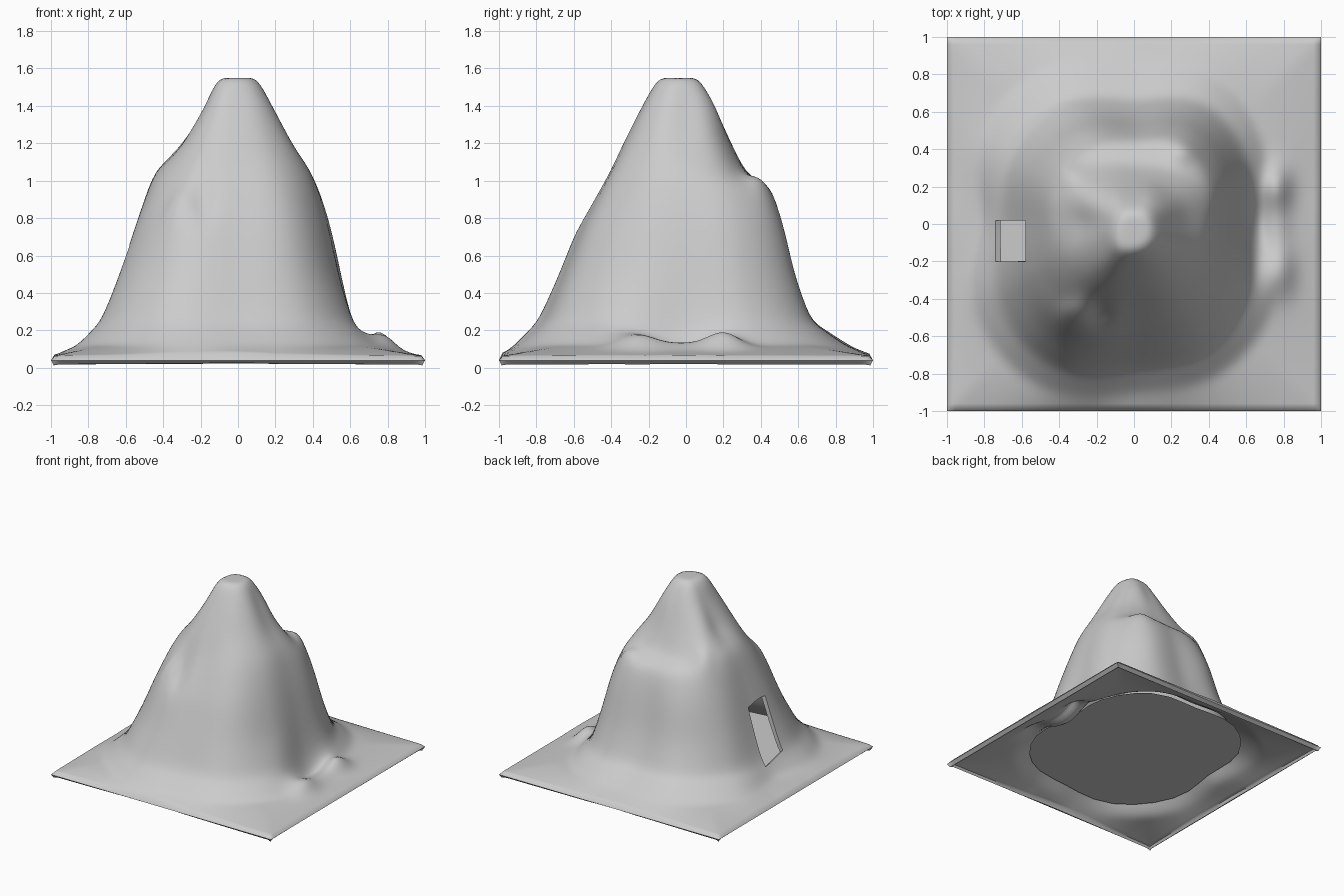
import bpy, bmesh, math

if "Cube" in bpy.data.objects:
    bpy.data.objects.remove(bpy.data.objects["Cube"])

# Heights of the contour rings, and ring radii for every 30 degrees from +x
LEVELS = [1.55, 1.4, 1.2, 1.05, 0.96, 0.75, 0.5, 0.25, 0.12]
RINGS = [
    [.10, .17, .28, .39, .43, .49, .54, .59, .68],
    [.09, .18, .28, .39, .47, .55, .61, .68, .80],
    [.08, .18, .25, .34, .50, .58, .64, .73, .90],
    [.07, .15, .24, .31, .45, .51, .56, .66, .86],
    [.08, .17, .27, .36, .48, .57, .63, .74, .95],
    [.09, .18, .33, .46, .51, .58, .65, .74, .93],
    [.10, .17, .28, .44, .48, .55, .62, .70, .80],
    [.13, .20, .33, .44, .50, .60, .70, .82, .97],
    [.16, .25, .36, .44, .50, .64, .74, .87, 1.0],
    [.15, .23, .33, .40, .45, .56, .66, .76, .90],
    [.14, .23, .33, .42, .47, .57, .66, .77, .92],
    [.12, .21, .32, .41, .45, .52, .59, .70, .86],
]
# Local bumps: x, y, height, x width, y width
BUMPS = [(.78, -.25, .07, .07, .13), (.76, .2, .09, .07, .11), (.77, 0, .03, .06, .15),
         (.65, -.1, -.05, .05, .22),
         (-.33, -.47, .05, .06, .06), (-.18, -.47, -.06, .05, .08),
         (-.36, .28, .05, .06, .06), (.26, .39, .04, .07, .06)]
N = 100
K = len(LEVELS)


def radius(angle, level):
    """Smooth periodic interpolation of one contour ring."""
    t = (angle / (2 * math.pi) * 12) % 12
    i, f = int(t), t % 1
    a, b, c, d = (RINGS[(i + k) % 12][level] for k in (-1, 0, 1, 2))
    return b + .5 * f * (c - a + f * (2 * a - 5 * b + 4 * c - d + f * (3 * (b - c) + d - a)))


def height(x, y):
    r, a = math.hypot(x, y), math.atan2(y, x)
    edge = 1 / max(abs(math.cos(a)), abs(math.sin(a)))
    rs = [radius(a, k) for k in range(K)] + [max(edge, 1.02)]
    zs = LEVELS + [.06]
    z = zs[0]
    for k in range(K):
        if r >= rs[k]:
            f = min(1, (r - rs[k]) / max(.01, rs[k + 1] - rs[k]))
            z = zs[k] + (zs[k + 1] - zs[k]) * f
    for bx, by, h, wx, wy in BUMPS:
        z += h * math.exp(-((x - bx) / wx) ** 2 - ((y - by) / wy) ** 2)
    return z


def finish(bm, name):
    mesh = bpy.data.meshes.new(name)
    bm.to_mesh(mesh)
    bm.free()
    obj = bpy.data.objects.new(name, mesh)
    bpy.context.collection.objects.link(obj)
    return obj


# Mountain shell: smoothed height field
bm = bmesh.new()
bmesh.ops.create_grid(bm, x_segments=N, y_segments=N, size=1)
for v in bm.verts:
    v.co.z = height(v.co.x, v.co.y)
inner = [v for v in bm.verts if not v.is_boundary]
for _ in range(6):
    bmesh.ops.smooth_vert(bm, verts=inner, factor=.5, use_axis_x=False,
                          use_axis_y=False, use_axis_z=True)
for v in bm.verts:
    if v.is_boundary:
        v.co.z = .04

# Cave opening in the left slope
hole = []
for f in bm.faces:
    c = f.calc_center_median()
    if abs(c.x + .66) < .071 and abs(c.y + .09) < .108:
        hole.append(f)
bmesh.ops.delete(bm, geom=hole, context='FACES')
for f in bm.faces:
    f.smooth = True
mountain = finish(bm, "mountain_shell")
solid = mountain.modifiers.new("thickness", 'SOLIDIFY')
solid.thickness = .034
solid.offset = -1

# Flat floor closing the hollow inside
bm = bmesh.new()
ring = []
for i in range(36):
    a = 2 * math.pi * i / 36
    r = radius(a, K - 2) * .7 + radius(a, K - 1) * .3
    ring.append(bm.verts.new((r * math.cos(a), r * math.sin(a), .14)))
bm.faces.new(ring)
finish(bm, "inner_floor")

# Crisp rim, smooth slopes
bpy.ops.object.select_all(action='DESELECT')
mountain.select_set(True)
bpy.context.view_layer.objects.active = mountain
bpy.ops.object.modifier_apply(modifier="thickness")
bpy.ops.object.shade_smooth_by_angle(angle=math.radians(50))
